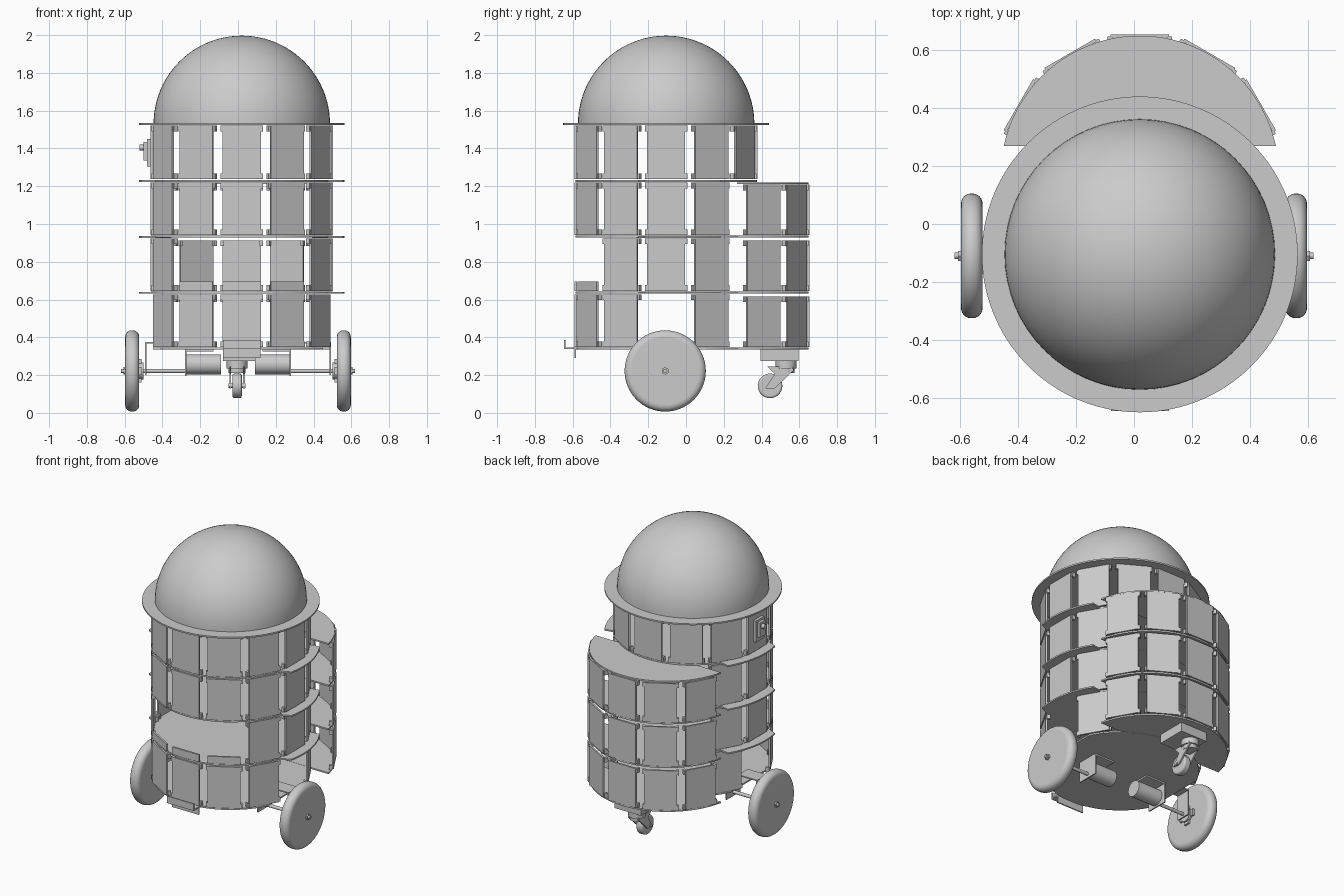
import bpy, bmesh, math
from mathutils import Matrix, Vector

if "Cube" in bpy.data.objects:
    bpy.data.objects.remove(bpy.data.objects["Cube"])

GREY = bpy.data.materials.new("plain_grey")
GREY.use_nodes = True
GREY.diffuse_color = (0.6, 0.6, 0.6, 1)
GREY.node_tree.nodes["Principled BSDF"].inputs["Base Color"].default_value = (0.6, 0.6, 0.6, 1)

CX, BODY_Y, REAR_Y = 0.02, -0.105, 0.17     # centres of body and rear bay
R_PANEL, R_PLATE, R_RIM = 0.478, 0.48, 0.545
LEVELS = [0.34, 0.637, 0.933, 1.228, 1.53]
AXLE_Y, AXLE_Z = -0.11, 0.222


def finish(bm, name, smooth=False, bevel=0):
    bmesh.ops.recalc_face_normals(bm, faces=bm.faces)
    mesh = bpy.data.meshes.new(name)
    bm.to_mesh(mesh)
    bm.free()
    mesh.materials.append(GREY)
    ob = bpy.data.objects.new(name, mesh)
    bpy.context.collection.objects.link(ob)
    if bevel:
        mod = ob.modifiers.new("rounding", "BEVEL")
        mod.width, mod.segments, mod.limit_method = bevel, 6, "ANGLE"
    if smooth:
        bpy.ops.object.select_all(action="DESELECT")
        ob.select_set(True)
        bpy.context.view_layer.objects.active = ob
        bpy.ops.object.shade_smooth_by_angle(angle=math.radians(35))
    return ob


def add_box(bm, lo, hi, frame=Matrix()):
    lo, hi = Vector(lo), Vector(hi)
    size = Matrix.Diagonal((*(hi - lo), 1))
    bmesh.ops.create_cube(bm, size=1, matrix=frame @ Matrix.Translation((lo + hi) / 2) @ size)


def box(name, lo, hi):
    bm = bmesh.new()
    add_box(bm, lo, hi)
    return finish(bm, name)


def cylinder(name, start, end, radius, bevel=0, sides=48):
    start, end = Vector(start), Vector(end)
    axis = end - start
    turn = axis.to_track_quat("Z", "Y").to_matrix().to_4x4()
    bm = bmesh.new()
    bmesh.ops.create_cone(bm, cap_ends=True, segments=sides, radius1=radius, radius2=radius,
                          depth=axis.length, matrix=Matrix.Translation((start + end) / 2) @ turn)
    return finish(bm, name, True, bevel)


def slab(name, outline, z, thick=0.01):
    bm = bmesh.new()
    face = bm.faces.new([bm.verts.new((x, y, z - thick / 2)) for x, y in outline])
    ext = bmesh.ops.extrude_face_region(bm, geom=[face])["geom"]
    bmesh.ops.translate(bm, vec=(0, 0, thick), verts=[v for v in ext if isinstance(v, bmesh.types.BMVert)])
    return finish(bm, name)


def ring(cy, radius, start=0, stop=360, step=4):
    # angle 0 is the front, 90 is the +x side
    return [(CX + radius * math.sin(math.radians(a)), cy - radius * math.cos(math.radians(a)))
            for a in range(start, stop, step)]


def panel(name, cy, angle, z0, z1, brackets=True):
    a = math.radians(angle)
    frame = Matrix.Translation((CX + R_PANEL * math.sin(a), cy - R_PANEL * math.cos(a), 0)) @ Matrix.Rotation(a, 4, "Z")
    bm = bmesh.new()
    add_box(bm, (-0.101, -0.006, z0), (0.101, 0.006, z1), frame)
    if brackets:
        for s in (-1, 1):
            x0, x1 = sorted((s * 0.095, s * 0.112))
            for za, zb in ((z0, z0 + 0.03), (z1 - 0.03, z1)):
                add_box(bm, (x0, 0.0, za), (x1, 0.022, zb), frame)
    return finish(bm, name)


# Dome and its rim
bm = bmesh.new()
bmesh.ops.create_uvsphere(bm, u_segments=64, v_segments=48, radius=0.467,
                          matrix=Matrix.Translation((CX, BODY_Y, LEVELS[-1])))
bmesh.ops.delete(bm, geom=[v for v in bm.verts if v.co.z < LEVELS[-1] - 0.01], context="VERTS")
finish(bm, "dome", True)
slab("dome_rim", ring(BODY_Y, R_RIM, step=3), LEVELS[-1])

# Shelves: floor with wheel clearance, middle shelves with side wings, rear bay plates
floor = [(max(CX - 0.43, min(CX + 0.43, x)), y) for x, y in ring(BODY_Y, R_PLATE)]
slab("floor_plate", floor, LEVELS[0])
for i, z in enumerate(LEVELS[1:4]):
    slab(f"shelf_{i}", ring(BODY_Y, R_PLATE), z)
    for s in (-1, 1):
        outer = ring(BODY_Y, R_RIM, 78, 125)
        inner = ring(BODY_Y, R_PLATE - 0.02, 70, 130)
        slab(f"shelf_wing_{i}", [(CX + s * (x - CX), y) for x, y in outer + inner[::-1]], z - 0.001)
for i, z in enumerate(LEVELS[:4]):
    arc = [(x, max(y, 0.27)) for x, y in ring(REAR_Y, R_PLATE, 78, 286) if y > 0.255]
    slab(f"rear_plate_{i}", arc, z - 0.012 if i == 3 else z + 0.001)

# Wall panels of the main body
for row in range(4):
    z0, z1 = LEVELS[row] + 0.009, LEVELS[row + 1] - 0.009
    for angle in range(-150, 181, 30):
        if row < 3 and abs(angle) > 120:
            continue                                   # open to the rear bay
        if row == 0 and abs(angle) == 90:
            continue                                   # wheel openings
        if row == 1 and abs(angle) <= 30:
            panel("front_lip", BODY_Y, angle, z0, z0 + 0.05, False)
        else:
            panel("body_panel", BODY_Y, angle, z0, z1)

# Wall panels of the rear bay
for row in range(3):
    for angle in range(120, 241, 30):
        panel("rear_panel", REAR_Y, angle, LEVELS[row] + 0.009, LEVELS[row + 1] - 0.02)

# Front bumper bracket under the floor
box("bumper_shelf", (-0.08, -0.64, 0.338), (0.12, -0.56, 0.346))
box("bumper_lip", (-0.08, -0.645, 0.338), (0.12, -0.637, 0.385))
box("bumper_tab", (-0.08, -0.59, 0.29), (0.12, -0.582, 0.34))

# Drive wheels, axles and motors
for s, side in ((1, "left"), (-1, "right")):
    def at(x):
        return (s * x, AXLE_Y, AXLE_Z)

    def side_box(name, x0, x1, y0, y1, z0, z1):
        a, b = sorted((s * x0, s * x1))
        return box(f"{side}_{name}", (a, y0, z0), (b, y1, z1))

    cylinder(f"{side}_wheel", at(0.523), at(0.597), 0.215, 0.034, 64)
    cylinder(f"{side}_axle", at(0.26), at(0.62), 0.011, sides=20)
    cylinder(f"{side}_axle_nut", at(0.597), at(0.607), 0.02, sides=6)
    cylinder(f"{side}_hub", at(0.5), at(0.525), 0.045, sides=32)
    side_box("hub_bar", 0.51, 0.525, AXLE_Y - 0.02, AXLE_Y + 0.02, 0.16, 0.285)
    side_box("hub_cross_bar", 0.51, 0.525, AXLE_Y - 0.063, AXLE_Y + 0.063, 0.2, 0.244)
    motor_z = Vector((0, 0, 0.035))
    cylinder(f"{side}_motor", Vector(at(0.09)) + motor_z, Vector(at(0.275)) + motor_z, 0.053)
    side_box("motor_bracket", 0.272, 0.28, AXLE_Y - 0.075, AXLE_Y + 0.075, 0.195, 0.34)
    side_box("motor_foot", 0.13, 0.28, AXLE_Y - 0.075, AXLE_Y + 0.075, 0.325, 0.335)
    side_box("axle_bracket", 0.484, 0.492, AXLE_Y - 0.05, AXLE_Y + 0.05, 0.2, 0.375)
    side_box("axle_bracket_top", 0.35, 0.492, AXLE_Y - 0.05, AXLE_Y + 0.05, 0.368, 0.376)

# Rear caster
box("caster_mount", (-0.08, 0.395, 0.275), (0.12, 0.595, 0.336))
cylinder("caster_swivel", (-0.005, 0.53, 0.235), (-0.005, 0.53, 0.278), 0.055)
cylinder("caster_stem", (-0.005, 0.53, 0.21), (-0.005, 0.53, 0.236), 0.045)
cylinder("caster_wheel", (-0.03, 0.445, 0.143), (0.02, 0.445, 0.143), 0.065, 0.012)
cylinder("caster_pin", (-0.05, 0.445, 0.143), (0.04, 0.445, 0.143), 0.012, sides=16)
for x in (-0.046, 0.026):
    bm = bmesh.new()
    fork = [(0.42, 0.13), (0.47, 0.13), (0.57, 0.225), (0.57, 0.245), (0.43, 0.245), (0.47, 0.205)]
    face = bm.faces.new([bm.verts.new((x, y, z)) for y, z in fork])
    ext = bmesh.ops.extrude_face_region(bm, geom=[face])["geom"]
    bmesh.ops.translate(bm, vec=(0.01, 0, 0), verts=[v for v in ext if isinstance(v, bmesh.types.BMVert)])
    finish(bm, "caster_fork")

# Power switch on the side panel
box("switch_plate", (-0.482, -0.15, 1.305), (-0.462, -0.06, 1.45))
box("switch_body", (-0.5, -0.135, 1.335), (-0.48, -0.075, 1.435))
cylinder("switch_knob", (-0.5, -0.105, 1.405), (-0.522, -0.105, 1.405), 0.016, sides=20)
